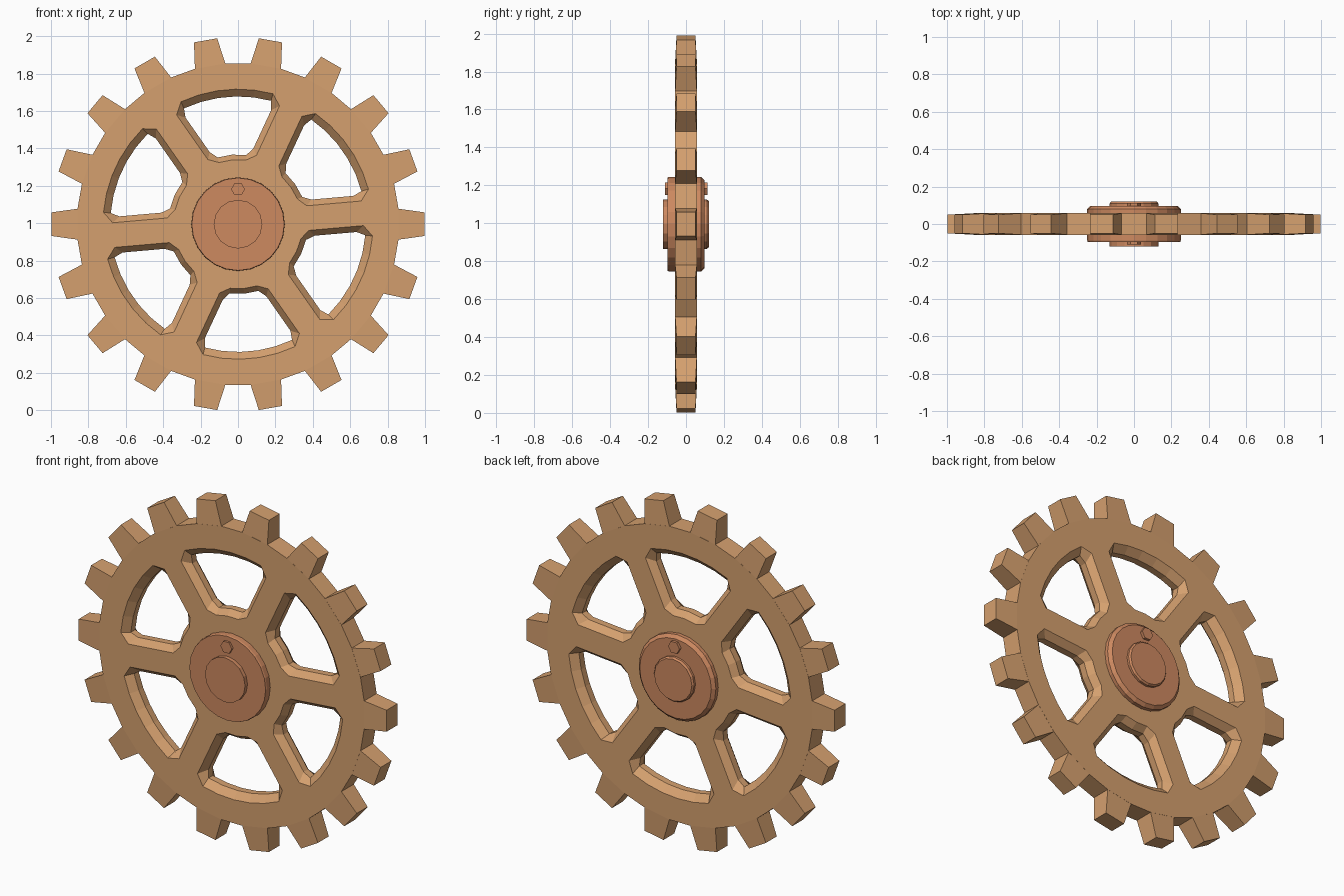
import bpy, bmesh, math
from mathutils import Vector

if "Cube" in bpy.data.objects:
    bpy.data.objects.remove(bpy.data.objects["Cube"])

CZ = 0.995          # height of the wheel axis
TEETH, SPOKES = 18, 6
R_ROOT = 0.862
HALF_Y = 0.058


def material(name, rgb):
    m = bpy.data.materials.new(name)
    m.diffuse_color = (*rgb, 1)
    m.use_nodes = True
    m.node_tree.nodes["Principled BSDF"].inputs["Base Color"].default_value = m.diffuse_color
    return m


WOOD = material("light_wood", (0.665, 0.352, 0.158))
HUB = material("copper_brown", (0.615, 0.252, 0.118))


def finish(bm, name, mat):
    bmesh.ops.recalc_face_normals(bm, faces=bm.faces[:])
    me = bpy.data.meshes.new(name)
    bm.to_mesh(me)
    bm.free()
    me.materials.append(mat)
    ob = bpy.data.objects.new(name, me)
    bpy.context.collection.objects.link(ob)
    return ob


def polar(r, deg):
    a = math.radians(deg)
    return (r * math.cos(a), r * math.sin(a))


def ring(bm, pts, y):
    return [bm.verts.new((x, y, z + CZ)) for x, z in pts]


def bridge(bm, a, b):
    n = len(a)
    for i in range(n):
        bm.faces.new((a[i], a[(i + 1) % n], b[(i + 1) % n], b[i]))


def hole(spoke_deg, half_w, r_in, r_out):
    """Outline of the opening between one spoke and the next."""
    def side(along, sign, deg):
        # point beside a spoke, at a distance along it
        d, a = math.radians(deg), along
        return (a * math.cos(d) - sign * half_w * math.sin(d),
                a * math.sin(d) + sign * half_w * math.cos(d))
    s, e = spoke_deg, spoke_deg + 60
    pts = [side(r_in + 0.03, 1, s), side(r_out - 0.055, 1, s)]
    pts += [polar(r_out, s + t) for t in (10, 18, 26, 34, 42, 50)]
    pts += [side(r_out - 0.055, -1, e), side(r_in + 0.03, -1, e)]
    pts += [polar(r_in, s + t) for t in (42, 30, 18)]
    return pts


# Wheel body: rim, spokes and centre in one plate with bevelled openings
bm = bmesh.new()
half = math.degrees(math.asin(0.083 / R_ROOT))
outline = [polar(R_ROOT, i * 20 + s * half) for i in range(TEETH) for s in (-1, 1)]
wide = [hole(5 + 60 * k, 0.066, 0.345, 0.722) for k in range(SPOKES)]
tight = [hole(5 + 60 * k, 0.097, 0.373, 0.683) for k in range(SPOKES)]
outer, rims, mids = [], [], []
for y in (-HALF_Y, HALF_Y):
    outer.append(ring(bm, outline, y))
    rims.append([ring(bm, h, y) for h in wide])
    loops = [outer[-1]] + rims[-1]
    edges = [bm.edges.new((l[i], l[(i + 1) % len(l)])) for l in loops for i in range(len(l))]
    bmesh.ops.triangle_fill(bm, edges=edges, use_beauty=True, use_dissolve=False,
                            normal=Vector((0, 1, 0)))
    mids.append([ring(bm, h, y * 0.35) for h in tight])
bridge(bm, outer[0], outer[1])
for k in range(SPOKES):
    chain = (rims[0][k], mids[0][k], mids[1][k], rims[1][k])
    for a, b in zip(chain, chain[1:]):
        bridge(bm, a, b)
finish(bm, "wheel_body", WOOD)

# Teeth: tapered blocks around the rim
bm = bmesh.new()
for i in range(TEETH):
    a = math.radians(i * 20)
    u, v = (math.cos(a), math.sin(a)), (-math.sin(a), math.cos(a))
    rings = []
    for r, w, hy in ((0.855, 0.083, HALF_Y - 0.0005), (0.998, 0.063, 0.05)):
        rings.append([bm.verts.new((r * u[0] + s * w * v[0], t * hy, CZ + r * u[1] + s * w * v[1]))
                      for s, t in ((-1, -1), (1, -1), (1, 1), (-1, 1))])
    bridge(bm, *rings)
    bm.faces.new(rings[0])
    bm.faces.new(rings[1])
finish(bm, "teeth", WOOD)


def lathe(name, profile, n, cz=0.0, turn=0.0):
    """Turned part along y from (y, radius) pairs."""
    bm = bmesh.new()
    rings = []
    for y, r in profile:
        pts = [polar(r, turn + 360 * i / n) for i in range(n)]
        rings.append(ring(bm, [(x, z + cz) for x, z in pts], y))
    for a, b in zip(rings, rings[1:]):
        bridge(bm, a, b)
    bm.faces.new(rings[0])
    bm.faces.new(rings[-1])
    return finish(bm, name, HUB)


# Hub disc, axle cap and key pin, all passing through the wheel
lathe("hub_disc", [(-0.097, 0.247), (-0.088, 0.25), (0.08, 0.25), (0.097, 0.232)], 24)
lathe("axle_cap", [(-0.12, 0.13), (0.11, 0.13), (0.12, 0.122)], 16)
lathe("key_pin", [(-0.11, 0.037), (0.113, 0.037)], 6, cz=0.187)
